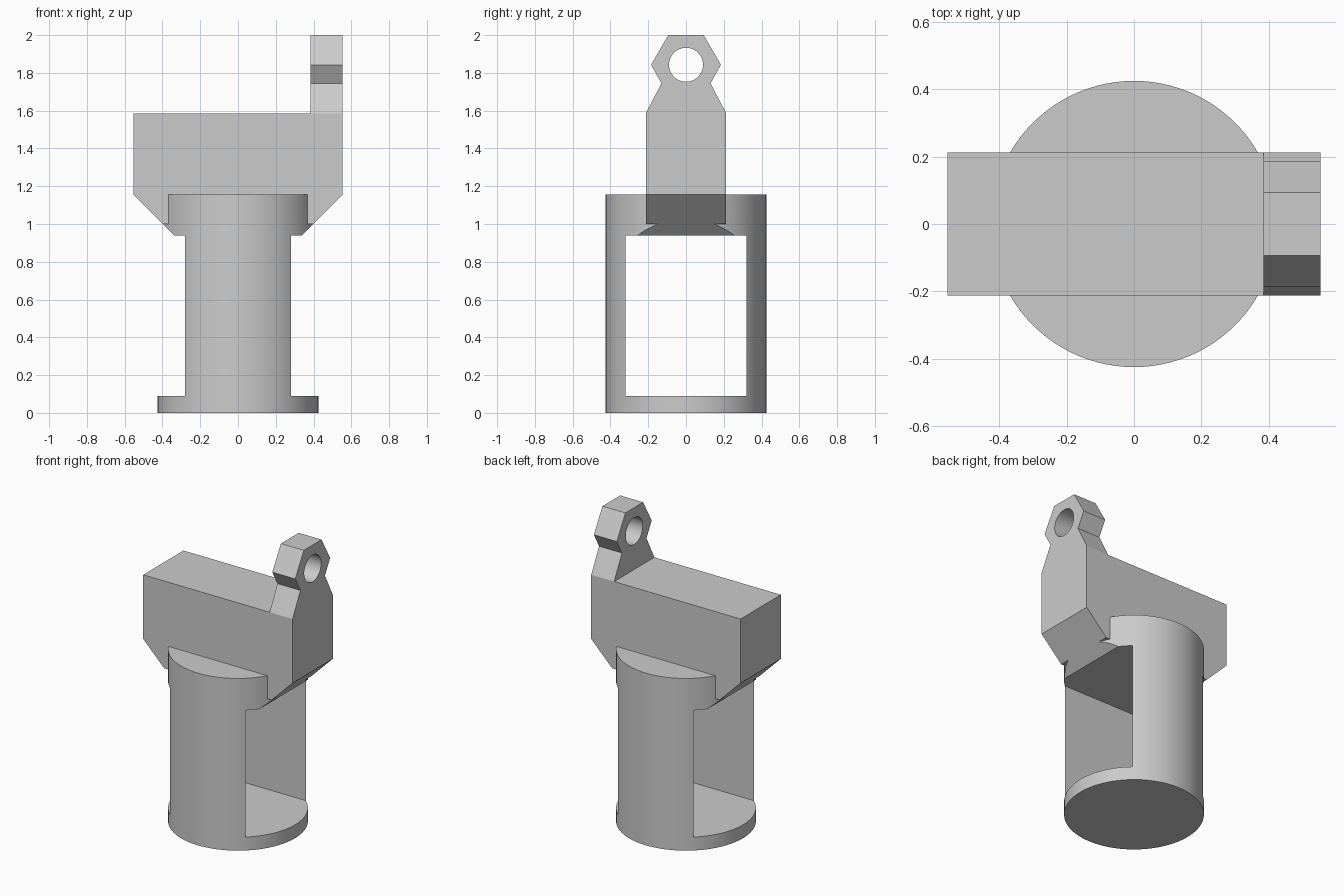
import bpy, bmesh, math
from mathutils import Matrix

if "Cube" in bpy.data.objects:
    bpy.data.objects.remove(bpy.data.objects["Cube"])

RADIUS, BODY_TOP = 0.425, 1.155
HALF_X, HALF_Y, BLOCK_TOP = 0.554, 0.213, 1.585
SILL, LINTEL, WINDOW_Y = 0.09, 0.94, 0.32
EYE_Z, EYE_RADIUS = 1.843, 0.09

grey = bpy.data.materials.new("plain grey")
grey.use_nodes = True
colour = (0.6, 0.6, 0.6, 1)
grey.diffuse_color = colour
grey.node_tree.nodes["Principled BSDF"].inputs["Base Color"].default_value = colour


def finish(name, bm):
    bmesh.ops.recalc_face_normals(bm, faces=bm.faces)
    mesh = bpy.data.meshes.new(name)
    bm.to_mesh(mesh)
    bm.free()
    mesh.materials.append(grey)
    obj = bpy.data.objects.new(name, mesh)
    bpy.context.collection.objects.link(obj)
    return obj


def prism(name, outline, depth):
    """Extrude a closed outline of 3D points along the depth vector."""
    bm = bmesh.new()
    face = bm.faces.new([bm.verts.new(p) for p in outline])
    new = bmesh.ops.extrude_face_region(bm, geom=[face])["geom"]
    verts = [v for v in new if isinstance(v, bmesh.types.BMVert)]
    bmesh.ops.translate(bm, verts=verts, vec=depth)
    return finish(name, bm)


def cylinder(name, radius, length, sides, matrix):
    bm = bmesh.new()
    bmesh.ops.create_cone(bm, cap_ends=True, segments=sides, radius1=radius,
                          radius2=radius, depth=length, matrix=matrix)
    return finish(name, bm)


def combine(target, tool, operation):
    mod = target.modifiers.new(operation.lower(), "BOOLEAN")
    mod.operation, mod.object, mod.solver = operation, tool, "EXACT"
    bpy.context.view_layer.objects.active = target
    bpy.ops.object.modifier_apply(modifier=mod.name)
    bpy.data.objects.remove(tool)


def mirrored(points):
    return points + [(-a, b) for a, b in reversed(points)]


# Round body
body = cylinder("slotted_body", RADIUS, BODY_TOP, 96,
                Matrix.Translation((0, 0, BODY_TOP / 2)))

# Crossbar block
bar = mirrored([(HALF_X, 1.0), (HALF_X, BLOCK_TOP)])
block = prism("crossbar", [(x, -HALF_Y, z) for x, z in bar], (0, 2 * HALF_Y, 0))
combine(body, block, "UNION")

# Through window, whose sloping top also bevels the crossbar underside
slope_x = HALF_X - (BODY_TOP - LINTEL)
window = mirrored([(0.7, SILL), (0.7, LINTEL + 0.7 - slope_x), (slope_x, LINTEL)])
cutter = prism("window_cutter", [(x, -WINDOW_Y, z) for x, z in window],
               (0, 2 * WINDOW_Y, 0))
combine(body, cutter, "DIFFERENCE")

# Hexagonal lug with a round eye
half = [(HALF_Y, BLOCK_TOP), (0.13, 1.745), (0.185, EYE_Z), (0.094, 2.0)]
lug = prism("eye_lug", [(0.384, y, z) for y, z in mirrored(half)],
            (HALF_X - 0.384, 0, 0))
eye = cylinder("eye_cutter", EYE_RADIUS, 1, 48,
               Matrix.Translation((HALF_X, 0, EYE_Z)) @ Matrix.Rotation(math.pi / 2, 4, "Y"))
combine(lug, eye, "DIFFERENCE")
combine(body, lug, "UNION")

# Smooth the round walls and keep the edges crisp
bpy.ops.object.select_all(action="DESELECT")
body.select_set(True)
bpy.context.view_layer.objects.active = body
bpy.ops.object.shade_smooth_by_angle(angle=math.radians(20))
